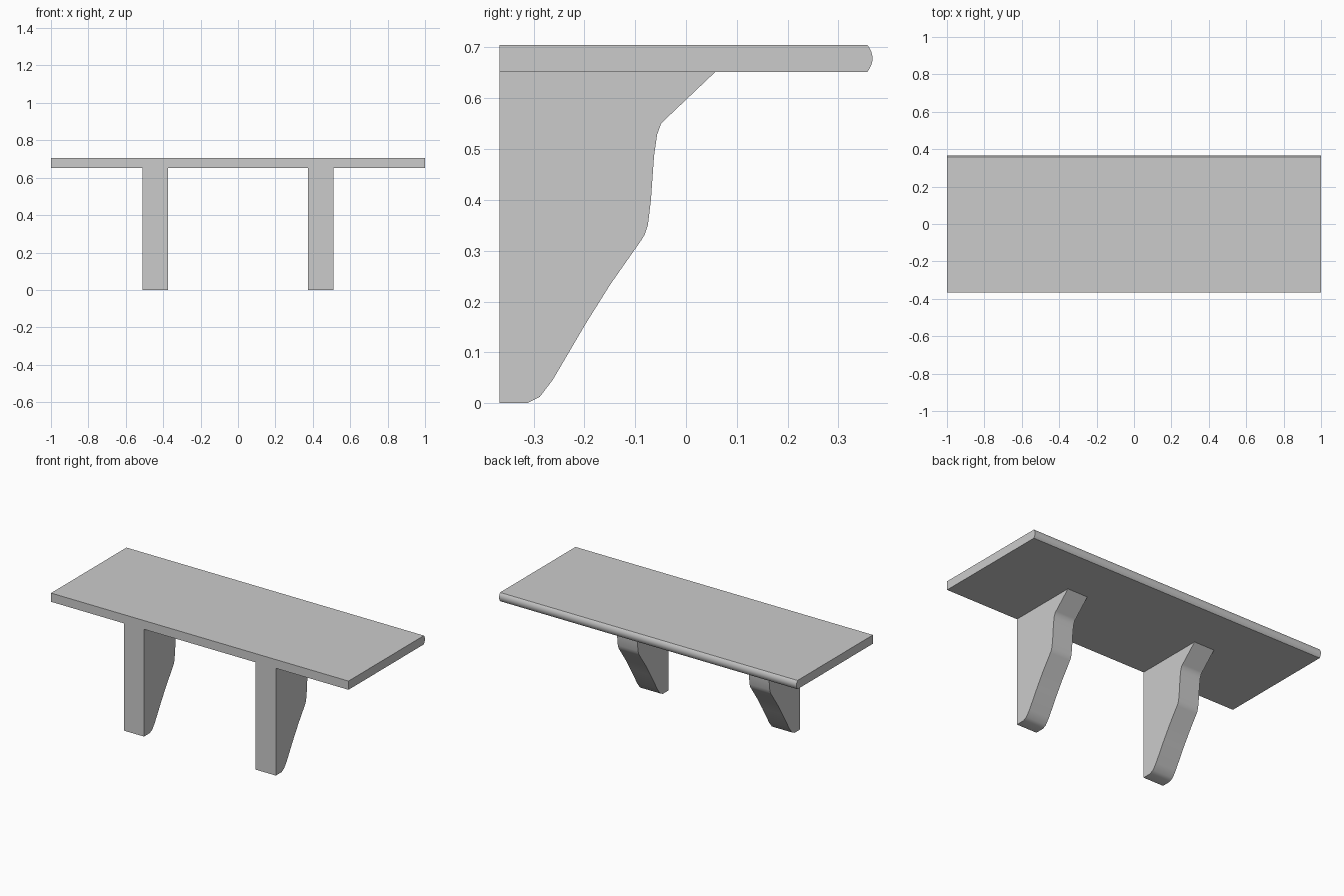
import bpy
import bmesh
import math

cube = bpy.data.objects.get("Cube")
if cube:
    bpy.data.objects.remove(cube, do_unlink=True)

# Single pale grey finish
grey = bpy.data.materials.new("pale_grey")
grey.use_nodes = True
colour = (0.6, 0.6, 0.6, 1)
grey.diffuse_color = colour
grey.node_tree.nodes["Principled BSDF"].inputs["Base Color"].default_value = colour


def extrude_profile(name, profile, x_centre, width):
    """Extrude a (y, z) outline along x, centred on x_centre."""
    bm = bmesh.new()
    x = x_centre - width / 2
    face = bm.faces.new([bm.verts.new((x, y, z)) for y, z in profile])
    result = bmesh.ops.extrude_face_region(bm, geom=[face])
    moved = [v for v in result["geom"] if isinstance(v, bmesh.types.BMVert)]
    bmesh.ops.translate(bm, verts=moved, vec=(width, 0, 0))
    bmesh.ops.recalc_face_normals(bm, faces=bm.faces)
    mesh = bpy.data.meshes.new(name)
    bm.to_mesh(mesh)
    bm.free()
    mesh.materials.append(grey)
    obj = bpy.data.objects.new(name, mesh)
    bpy.context.collection.objects.link(obj)
    bpy.ops.object.select_all(action='DESELECT')
    obj.select_set(True)
    bpy.context.view_layer.objects.active = obj
    bpy.ops.object.shade_smooth_by_angle(angle=math.radians(35))
    return obj


FRONT, BACK = -0.367, 0.367
TOP, UNDERSIDE = 0.705, 0.652

# Shelf board with a rounded back edge
half = (TOP - UNDERSIDE) / 2
middle = (TOP + UNDERSIDE) / 2
bulge = 0.010
nose = []
for i in range(9):
    t = -1 + i / 4
    nose.append((BACK - bulge * t * t, middle + half * t))
extrude_profile("shelf_board", [(FRONT, TOP), (FRONT, UNDERSIDE)] + nose, 0, 2)

# Curved support brackets, flush with the front edge
bracket = [
    (FRONT, UNDERSIDE), (FRONT, 0), (-0.312, 0), (-0.288, 0.012),
    (-0.262, 0.046), (-0.197, 0.157), (-0.148, 0.235), (-0.087, 0.322),
    (-0.081, 0.332), (-0.075, 0.35), (-0.069, 0.40), (-0.063, 0.485),
    (-0.057, 0.528), (-0.049, 0.55), (-0.041, 0.558), (0.058, UNDERSIDE),
]
for side, sign in (("left", 1), ("right", -1)):
    extrude_profile(f"{side}_bracket", bracket, sign * 0.443, 0.136)
